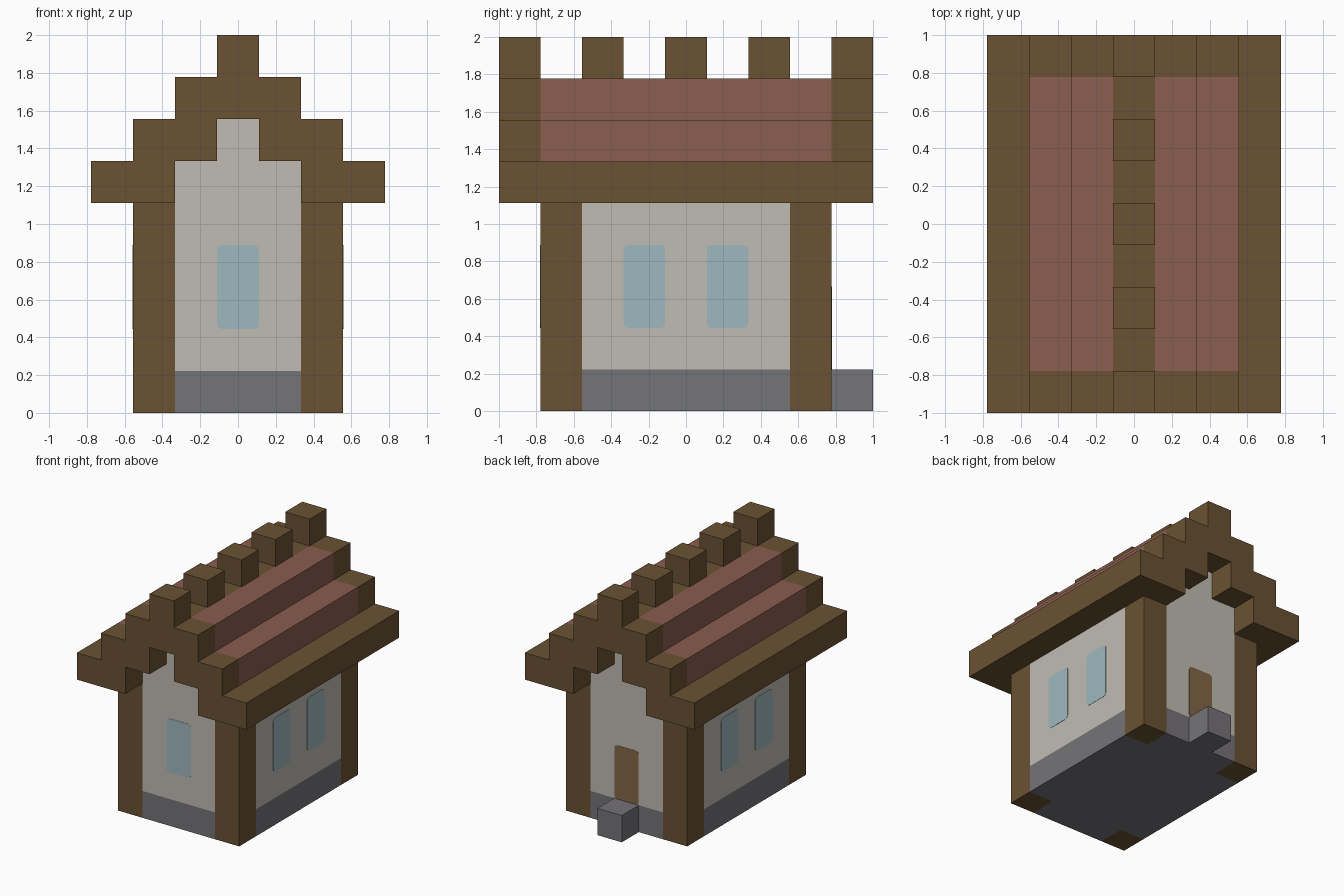
import bpy, bmesh
from mathutils import Vector

old = bpy.data.objects.get("Cube")
if old:
    bpy.data.objects.remove(old, do_unlink=True)

U = 2 / 9  # one building block


def material(name, hex_code):
    srgb = [c / 255 for c in bytes.fromhex(hex_code)]
    col = [c / 12.92 if c < 0.04 else ((c + 0.055) / 1.055) ** 2.4 for c in srgb] + [1]
    m = bpy.data.materials.new(name)
    m.use_nodes = True
    m.diffuse_color = col
    m.node_tree.nodes["Principled BSDF"].inputs["Base Color"].default_value = col
    return m


timber = material("brown timber", "6A5233")
plaster = material("pale plaster", "C0BCB4")
stone = material("grey stone", "757377")
tile = material("red tile", "8A5D50")
glass = material("blue glass", "9FB9BF")
door_wood = material("door wood", "846747")


def prism(name, profile, axis, lo, hi, mat, rounding=0):
    """Extrude a 2D profile (in blocks) along an axis from lo to hi."""
    def place(a, b):
        return Vector({"x": (lo, a, b), "y": (a, lo, b), "z": (a, b, lo)}[axis]) * U
    bm = bmesh.new()
    face = bm.faces.new([bm.verts.new(place(a, b)) for a, b in profile])
    if rounding:
        bmesh.ops.bevel(bm, geom=bm.verts[:], offset=rounding * U, segments=4,
                        profile=0.5, affect="VERTICES")
        face = bm.faces[0] if hasattr(bm.faces, "ensure_lookup_table") and \
            bm.faces.ensure_lookup_table() is None else face
    new = bmesh.ops.extrude_face_region(bm, geom=[face])["geom"]
    step = Vector([(hi - lo) * U if k == axis else 0 for k in "xyz"])
    bmesh.ops.translate(bm, vec=step, verts=[g for g in new if isinstance(g, bmesh.types.BMVert)])
    bmesh.ops.recalc_face_normals(bm, faces=bm.faces[:])
    mesh = bpy.data.meshes.new(name)
    bm.to_mesh(mesh)
    bm.free()
    mesh.materials.append(mat)
    ob = bpy.data.objects.new(name, mesh)
    bpy.context.collection.objects.link(ob)
    return ob


def rect(a0, a1, b0, b1):
    return [(a0, b0), (a1, b0), (a1, b1), (a0, b1)]


def mirrored(half):
    """Close a right-hand half outline with its left-hand mirror."""
    return half + [(-a, b) for a, b in reversed(half)]


# Stone base between the corner posts, and the back doorstep
plus = [(1.5, -3.5), (1.5, -2.5), (2.5, -2.5), (2.5, 2.5), (1.5, 2.5), (1.5, 3.5)]
prism("stone_base", mirrored(plus), "z", 0, 1, stone)
prism("doorstep", rect(-.5, .5, 3.5, 4.5), "z", 0, 1, stone)

# Stepped end walls and bargeboards
gable = mirrored([(1.5, 1), (1.5, 6), (.5, 6), (.5, 7)])
barge = mirrored([(.5, 7), (.5, 6), (1.5, 6), (1.5, 5), (3.5, 5), (3.5, 6), (2.5, 6),
                  (2.5, 7), (1.5, 7), (1.5, 8), (.5, 8), (.5, 9)])
for end, s in (("front", -1), ("back", 1)):
    prism(end + "_wall", gable, "y", s * 2.5, s * 3.5, plaster)
    prism(end + "_bargeboard", barge, "y", s * 3.5, s * 4.5, timber)

# Side walls, posts, eaves, roof steps and side windows
for side, s in (("right", -1), ("left", 1)):
    x0, x1 = sorted((s * 1.5, s * 2.5))
    prism(side + "_wall", rect(x0, x1, -2.5, 2.5), "z", 1, 6, plaster)
    for end, t in (("front", -1), ("back", 1)):
        y0, y1 = sorted((t * 2.5, t * 3.5))
        prism(f"{end}_{side}_post", rect(x0, x1, y0, y1), "z", 0, 6, timber)
        prism(f"{end}_{side}_window", rect(t - .5, t + .5, 2, 4), "x",
              s * 2.49, s * 2.51, glass, .12)
        # window centres sit one block either side of the middle
    prism(side + "_eave", rect(x1 - 1 + s, x1 + s, 5, 6), "y", -3.5, 3.5, timber)
    prism(side + "_lower_roof", rect(x0, x1, 6, 7), "y", -3.5, 3.5, tile)
    prism(side + "_upper_roof", rect(x0 - s, x1 - s, 7, 8), "y", -3.5, 3.5, tile)

# Ridge beam with its blocks
prism("ridge_beam", rect(-.5, .5, 7, 8), "y", -3.5, 3.5, timber)
for i in (-1, 0, 1):
    prism("ridge_block", rect(-.5, .5, 8, 9), "y", 2 * i - .5, 2 * i + .5, timber)

# Front window and back door
prism("front_window", rect(-.5, .5, 2, 4), "y", -3.49, -3.51, glass, .12)
prism("back_door", rect(-.5, .5, 1, 3), "y", 3.49, 3.51, door_wood, .12)
